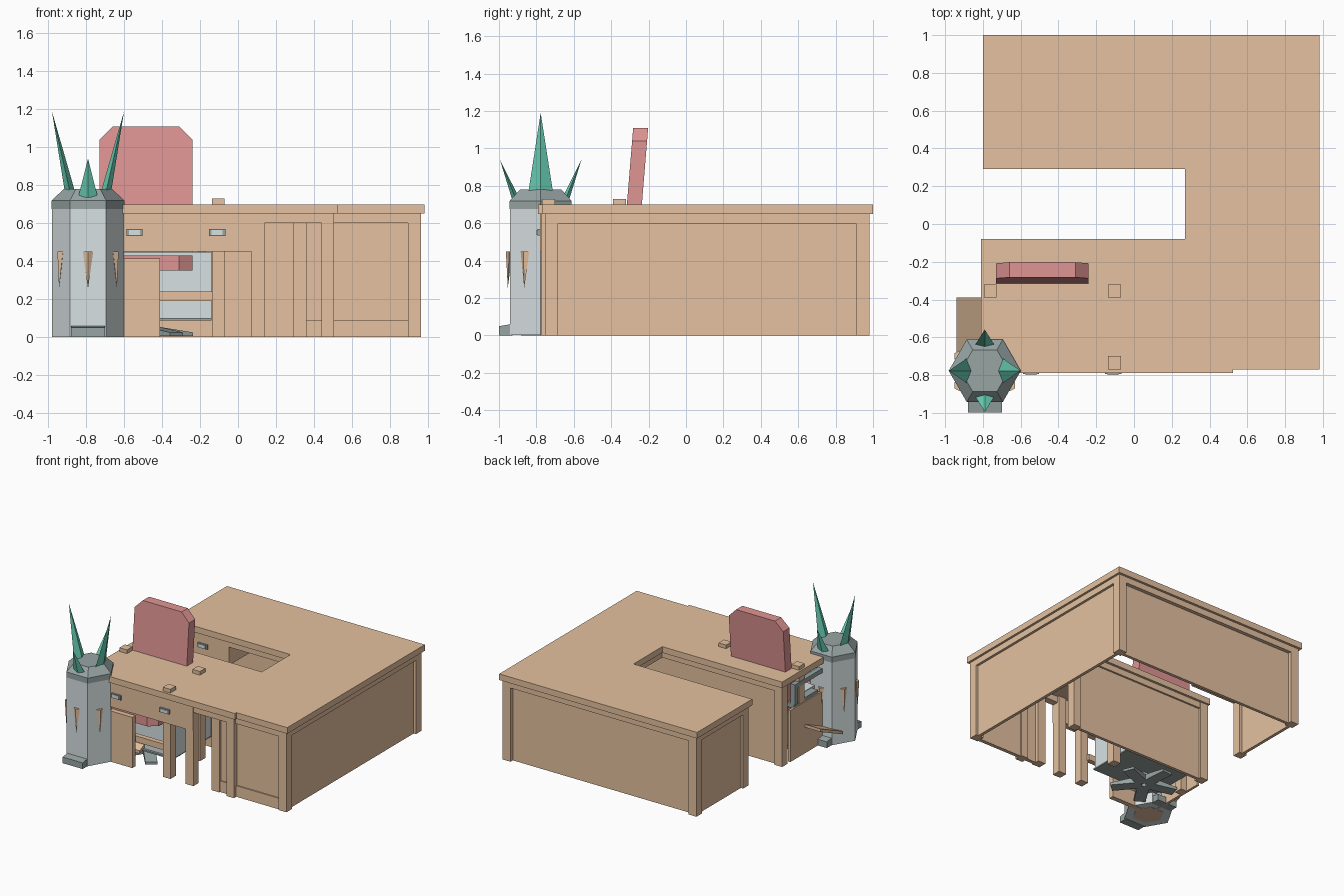
import bpy, bmesh, math
from mathutils import Vector

if "Cube" in bpy.data.objects:
    bpy.data.objects.remove(bpy.data.objects["Cube"])


def material(name, rgb):
    m = bpy.data.materials.new(name)
    m.diffuse_color = (*rgb, 1)
    m.use_nodes = True
    m.node_tree.nodes["Principled BSDF"].inputs["Base Color"].default_value = m.diffuse_color
    return m


WOOD = material("light_wood", (0.78, 0.535, 0.35))
RED = material("faded_red", (0.74, 0.30, 0.29))
STONE = material("pale_grey", (0.69, 0.755, 0.765))
SLATE = material("slate_grey", (0.31, 0.375, 0.37))
GREEN = material("leaf_green", (0.155, 0.69, 0.51))


def mesh(name, verts, faces, mat):
    me = bpy.data.meshes.new(name)
    me.from_pydata(verts, [], faces)
    bm = bmesh.new()
    bm.from_mesh(me)
    bmesh.ops.recalc_face_normals(bm, faces=bm.faces)
    bm.to_mesh(me)
    bm.free()
    me.materials.append(mat)
    ob = bpy.data.objects.new(name, me)
    bpy.context.collection.objects.link(ob)
    return ob


def loft(name, rings, mat):
    """Close a skin over rings that have equal point counts."""
    n = len(rings[0])
    verts = [p for r in rings for p in r]
    faces = [tuple(range(n)), tuple(range(len(verts) - n, len(verts)))]
    for k in range(len(rings) - 1):
        for i in range(n):
            j = (i + 1) % n
            faces.append((k * n + i, k * n + j, (k + 1) * n + j, (k + 1) * n + i))
    return mesh(name, verts, faces, mat)


def box(name, x0, x1, y0, y1, z0, z1, mat=WOOD):
    ring = lambda z: [(x0, y0, z), (x1, y0, z), (x1, y1, z), (x0, y1, z)]
    return loft(name, [ring(z0), ring(z1)], mat)


def leg(x, y, w=0.07):
    box("desk_leg", x, x + w, y, y + 0.07, 0, 0.65)


# U-shaped desk top
outline = [(-0.81, -0.79), (0.525, -0.79), (0.525, -0.77), (0.983, -0.77), (0.983, 1.0),
           (-0.80, 1.0), (-0.80, 0.29), (0.27, 0.29), (0.27, -0.08), (-0.81, -0.08)]
loft("desk_top", [[(x, y, z) for x, y in outline] for z in (0.65, 0.70)], WOOD)

# Legs of the long desks
for x, y in [(0.07, -0.775), (0.29, -0.755), (0.895, -0.755),
             (0.895, 0.91), (-0.78, 0.91), (-0.78, 0.31), (-0.80, -0.165)]:
    leg(x, y)
for y in (-0.775, -0.165):
    leg(0.44, y, 0.065)

# Outer side: recessed panel and rails
box("side_panel", 0.92, 0.945, -0.72, 0.95, 0.0, 0.65)
box("side_rail", 0.90, 0.965, -0.69, 0.91, 0.60, 0.65)
# Back side
box("back_panel", -0.74, 0.92, 0.925, 0.95, 0.0, 0.65)
box("back_rail", -0.71, 0.895, 0.92, 0.98, 0.60, 0.65)
# Left end of the back wing
box("end_panel", -0.76, -0.735, 0.36, 0.93, 0.0, 0.65)
box("end_rail", -0.78, -0.72, 0.38, 0.91, 0.60, 0.65)
# Front panel of the corner desk
box("corner_front_panel", 0.36, 0.90, -0.735, -0.715, 0.0, 0.65)
box("corner_front_rail", 0.36, 0.895, -0.755, -0.70, 0.60, 0.65)
box("corner_bottom_rail", 0.36, 0.895, -0.745, -0.715, 0.0, 0.09)
# Rear panel of the front wing
box("wing_rear_panel", -0.75, 0.45, -0.14, -0.115, 0.0, 0.65)
box("wing_rear_rail", -0.73, 0.44, -0.155, -0.10, 0.60, 0.65)
# Inner rail of the notch
box("notch_rail", 0.285, 0.33, -0.10, 0.37, 0.60, 0.65)

# Drawers over the knee spaces
box("front_drawers", -0.80, 0.14, -0.78, -0.72, 0.45, 0.65)
box("front_apron", 0.14, 0.50, -0.775, -0.72, 0.60, 0.65)
box("back_wing_drawers", -0.735, -0.30, 0.31, 0.90, 0.45, 0.65)
box("back_wing_apron", -0.30, 0.33, 0.31, 0.36, 0.60, 0.65)

# Drawer pulls: pale plate in a slate frame
for x, y in ((-0.545, -0.78), (-0.11, -0.78), (-0.53, 0.31)):
    box("handle", x - 0.043, x + 0.043, y - 0.015, y, 0.534, 0.569, SLATE)
    box("handle_plate", x - 0.029, x + 0.029, y - 0.019, y - 0.014, 0.538, 0.565, STONE)

# Small table whose posts rise through the top
for x in (-0.795, -0.138):
    for y in (-0.39, -0.77):
        box("table_post", x, x + 0.068, y, y + 0.07, 0, 0.73)
box("table_stretcher", -0.73, -0.13, -0.72, -0.68, 0.19, 0.24)

# Boards beside the pillar and the tilted shelf behind it
box("front_board", -0.73, -0.41, -0.775, -0.735, 0.0, 0.413)
box("left_board", -0.80, -0.78, -0.70, -0.20, 0.0, 0.42)
loft("tilted_shelf", [[(x, -0.68, 0.08), (x, -0.39, 0.21), (x, -0.39, 0.235), (x, -0.68, 0.105)]
                      for x in (-0.94, -0.41)], WOOD)

# Grey unit under the desk
box("grey_unit", -0.73, -0.14, -0.62, -0.145, 0.10, 0.449, STONE)
box("unit_base", -0.73, -0.14, -0.64, -0.145, 0.088, 0.10, SLATE)

# Chair: chamfered leaning back, seat, arms and star foot
CX, CY = -0.485, -0.46
prof = [(-0.245, 0.42), (0.245, 0.42), (0.245, 1.04), (0.175, 1.11), (-0.175, 1.11), (-0.245, 1.04)]
lean = lambda z: -0.316 + 0.082 * (z - 0.7)
loft("chair_back", [[(CX + x, lean(z) + t, z) for x, z in prof] for t in (0, 0.08)], RED)
seat = [(-0.245, -0.25), (-0.245, -0.68), (-0.175, -0.73), (0.175, -0.73), (0.245, -0.68), (0.245, -0.25)]
loft("chair_seat", [[(CX + x, y, z) for x, y in seat] for z in (0.35, 0.43)], RED)
for s in (-1, 1):
    xs = sorted((CX + s * 0.275, CX + s * 0.315))
    box("arm_rest", *xs, -0.62, -0.26, 0.57, 0.605, SLATE)
    box("arm_rear_post", *xs, -0.30, -0.26, 0.44, 0.57, SLATE)
    box("arm_lower_bar", *sorted((CX + s * 0.2, CX + s * 0.305)), -0.57, -0.26, 0.41, 0.445, SLATE)
box("chair_column", CX - 0.04, CX + 0.04, CY - 0.04, CY + 0.04, 0.03, 0.36, STONE)
for i in range(5):
    a = math.radians(-50 + 72 * i)
    d, n = Vector((math.cos(a), math.sin(a), 0)), Vector((-math.sin(a), math.cos(a), 0))
    c = Vector((CX, CY, 0))
    rings = [[c + d * r + n * w * s + Vector((0, 0, z)) for s, z in ((-1, 0.005), (1, 0.005), (1, h), (-1, h))]
             for r, w, h in ((0.02, 0.045, 0.06), (0.25, 0.045, 0.025))]
    loft("chair_foot", rings, SLATE)

# Six-sided planter pillar
PX, PY = -0.79, -0.777


def hexagon(r, z):
    return [(PX + r * math.cos(math.radians(60 * i)), PY + r * math.sin(math.radians(60 * i)), z)
            for i in range(6)]


loft("pillar_body", [hexagon(0.19, 0.002), hexagon(0.19, 0.675)], STONE)
loft("pillar_bottom_plate", [hexagon(0.12, 0), hexagon(0.12, 0.006)], WOOD)
loft("pillar_cap", [hexagon(0.191, 0.675), hexagon(0.191, 0.72), hexagon(0.128, 0.78)], SLATE)
for s in (-1, 1):
    # Sloped toe blocks
    toe = [(0.15, 0), (0.222, 0), (0.222, 0.05), (0.15, 0.062)]
    loft("pillar_toe", [[(PX + x, PY + s * y, z) for y, z in toe] for x in (-0.09, 0.09)], SLATE)


def spike(name, base, out, width, depth, tip, mat):
    """Four-sided spike from a diamond base to a point."""
    b, d = Vector(base), Vector(out)
    n = Vector((-d.y, d.x, 0))
    verts = [b + n * width, b + d * depth, b - n * width, b - d * depth, Vector(tip)]
    mesh(name, verts, [(0, 1, 2, 3)] + [(i, (i + 1) % 4, 4) for i in range(4)], mat)


# Tall leaves on the sides, short leaves front and back
for s in (-1, 1):
    spike("tall_leaf", (PX + s * 0.095, PY, 0.765), (s, 0, 0), 0.066, 0.027,
          (PX + s * 0.19, PY, 1.19), GREEN)
    spike("short_leaf", (PX, PY + s * 0.135, 0.735), (0, s, 0), 0.052, 0.02,
          (PX, PY + s * 0.218, 0.94), GREEN)

# Wooden thorns pointing down, one on each pillar face
for i in range(6):
    a = math.radians(30 + 60 * i)
    d = Vector((math.cos(a), math.sin(a), 0))
    p = Vector((PX, PY, 0)) + d * 0.168
    spike("thorn", p + Vector((0, 0, 0.45)), d, 0.027, 0.018, p + Vector((0, 0, 0.255)) + d * 0.008, WOOD)
